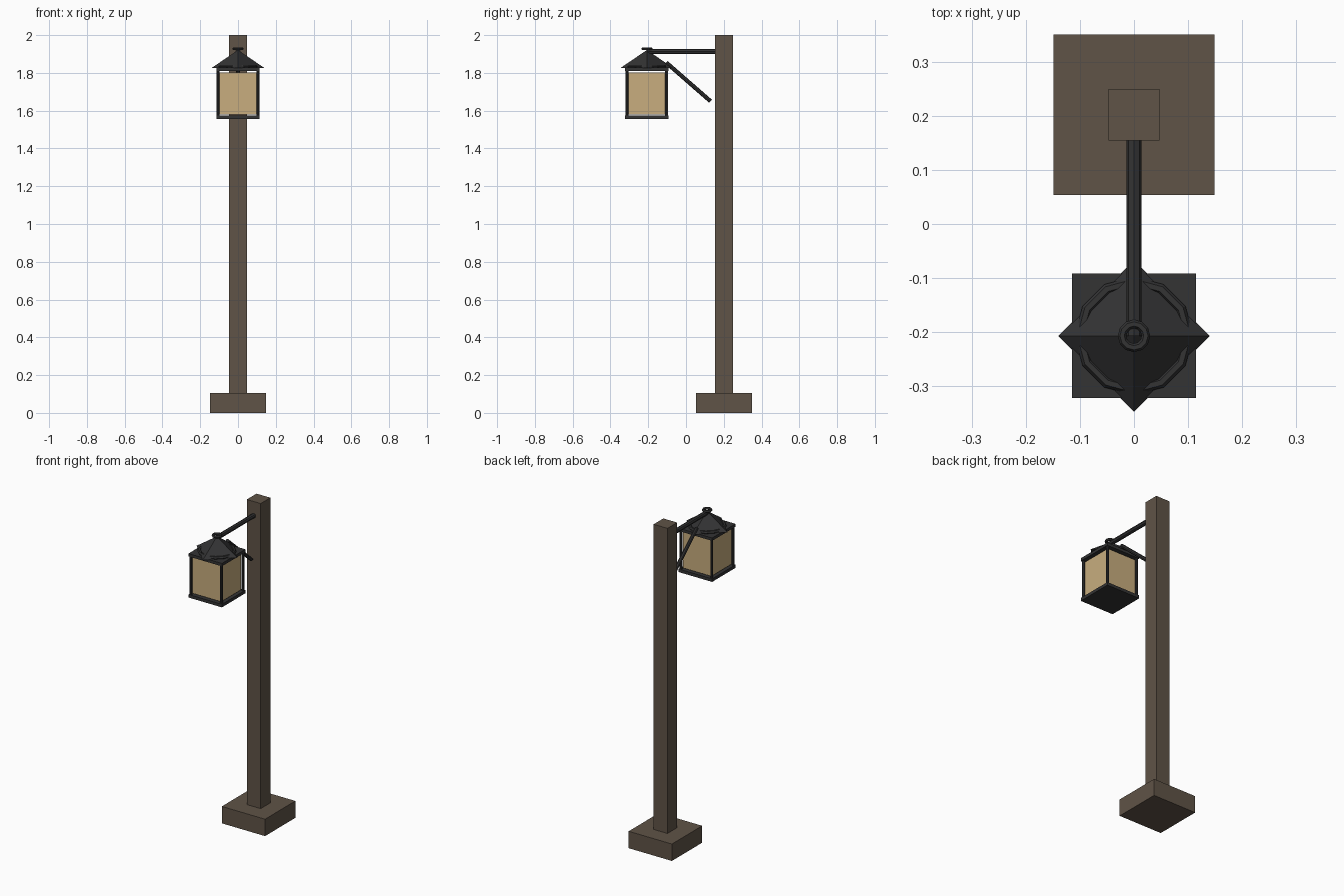
import bpy, math
from mathutils import Vector

cube = bpy.data.objects.get("Cube")
if cube:
    bpy.data.objects.remove(cube, do_unlink=True)


def material(name, rgb):
    m = bpy.data.materials.new(name)
    m.use_nodes = True
    m.diffuse_color = (*rgb, 1)
    bsdf = next(n for n in m.node_tree.nodes if n.type == 'BSDF_PRINCIPLED')
    bsdf.inputs["Base Color"].default_value = (*rgb, 1)
    return m


WOOD = material("weathered wood", (0.115, 0.087, 0.063))
IRON = material("dark iron", (0.033, 0.033, 0.034))
GLASS = material("amber glass", (0.58, 0.42, 0.21))


def finish(name, mat):
    ob = bpy.context.object
    ob.name = ob.data.name = name
    ob.data.materials.append(mat)
    return ob


def box(name, mat, x, y, z0, z1, width):
    bpy.ops.mesh.primitive_cube_add(size=1, location=(x, y, (z0 + z1) / 2))
    ob = finish(name, mat)
    for v in ob.data.vertices:
        v.co = (v.co.x * width, v.co.y * width, v.co.z * (z1 - z0))
    return ob


def rod(name, mat, start, end, radius):
    a, b = Vector(start), Vector(end)
    bpy.ops.mesh.primitive_cylinder_add(vertices=8, radius=radius,
                                        depth=(b - a).length, location=(a + b) / 2)
    ob = finish(name, mat)
    ob.rotation_euler = (b - a).to_track_quat('Z', 'Y').to_euler()
    return ob


def ring(name, mat, z, major, minor):
    bpy.ops.mesh.primitive_torus_add(location=(0, LAMP_Y, z), major_radius=major,
                                     minor_radius=minor, major_segments=12, minor_segments=6)
    return finish(name, mat)


POST_Y, LAMP_Y = 0.202, -0.207

# Wooden post on its footing
box("footing", WOOD, 0, POST_Y, 0, 0.105, 0.297)
box("post", WOOD, 0, POST_Y, 0.1, 2.0, 0.095)

# Bracket
rod("arm", IRON, (0, LAMP_Y, 1.913), (0, POST_Y - 0.04, 1.913), 0.014)
rod("brace", IRON, (0, -0.105, 1.855), (0, 0.13, 1.65), 0.011)

# Lantern body
box("lantern_floor", IRON, 0, LAMP_Y, 1.555, 1.574, 0.23)
box("lantern_top_plate", IRON, 0, LAMP_Y, 1.81, 1.828, 0.23)
box("lantern_glass", GLASS, 0, LAMP_Y, 1.579, 1.803, 0.196)
for sx, side in ((-1, "right"), (1, "left")):
    for sy, end in ((-1, "front"), (1, "back")):
        x, y = sx * 0.105, LAMP_Y + sy * 0.105
        rod(f"corner_rod_{end}_{side}", IRON, (x, y, 1.565), (x, y, 1.82), 0.008)

# Roof with its corners on the axes, eave ring and top ring
bpy.ops.mesh.primitive_cone_add(vertices=4, radius1=0.14, radius2=0, depth=0.095,
                                location=(0, LAMP_Y, 1.8735))
finish("roof", IRON)
ring("eave_ring", IRON, 1.833, 0.1, 0.01)
ring("top_ring", IRON, 1.928, 0.022, 0.008)
